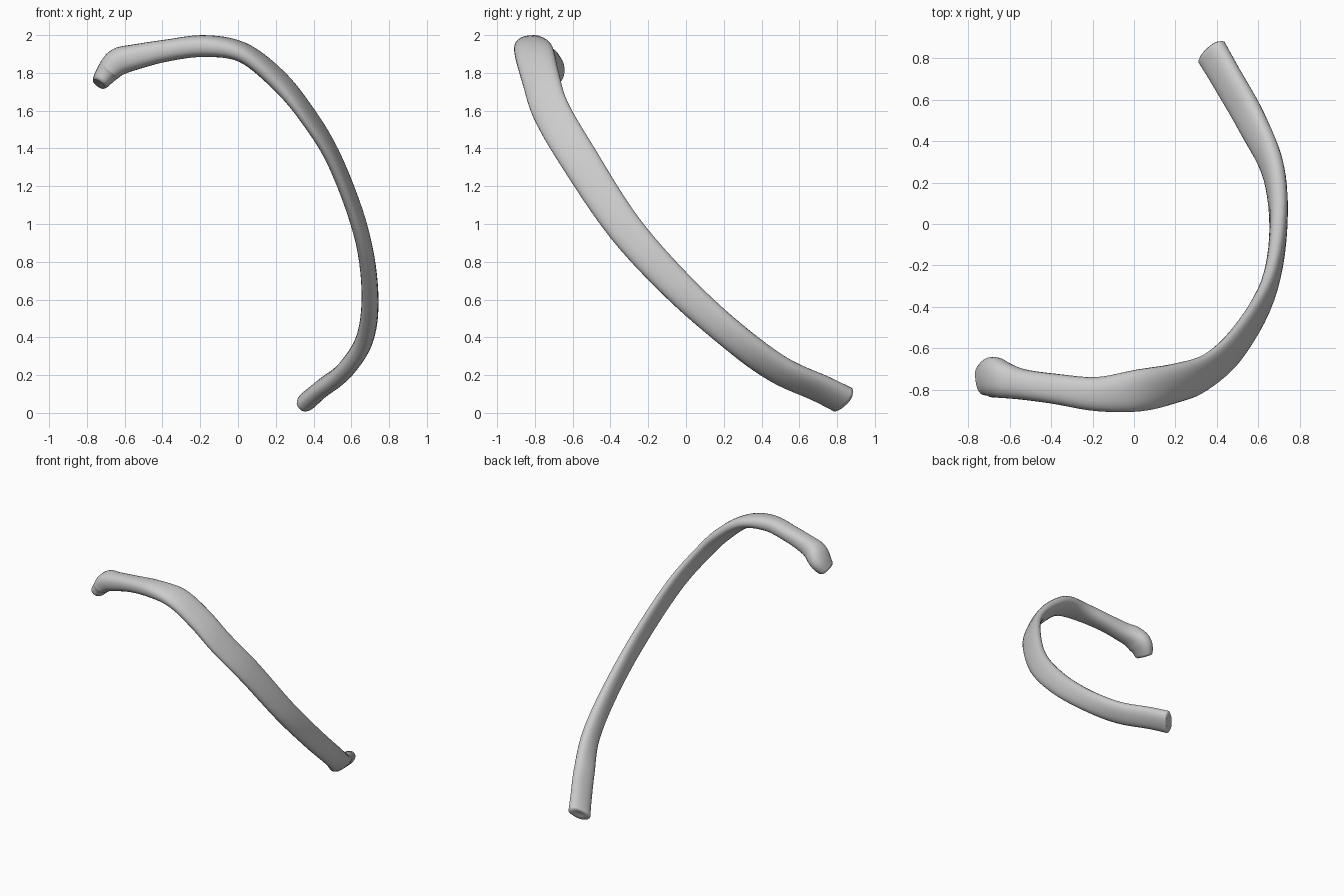
import bpy
import bmesh
import math
from mathutils import Vector

default_cube = bpy.data.objects.get("Cube")
if default_cube:
    bpy.data.objects.remove(default_cube, do_unlink=True)

# Stations along the bone: centre, broad direction, half breadth, half thickness
STATIONS = [
    ((-.73, -.755, 1.75), (.1, 1, .1), .075, .045),
    ((-.685, -.74, 1.81), (.1, 1, .1), .098, .062),
    ((-.63, -.755, 1.86), (.1, 1, .1), .088, .073),
    ((-.54, -.775, 1.885), (0, 1, 0), .074, .067),
    ((-.38, -.797, 1.918), (0, 1, 0), .073, .058),
    ((-.18, -.822, 1.942), (0, 1, .1), .083, .057),
    ((.02, -.805, 1.91), (0, 1, .2), .103, .049),
    ((.2, -.77, 1.775), (.1, .9, .3), .101, .044),
    ((.35, -.715, 1.6), (.1, .9, .4), .1, .035),
    ((.505, -.57, 1.35), (0, .86, .5), .1, .036),
    ((.645, -.325, .98), (0, .77, .64), .092, .038),
    ((.697, -.04, .665), (.05, .7, .7), .085, .043),
    ((.675, .25, .405), (.25, .65, .7), .08, .047),
    ((.57, .49, .23), (.5, .65, .55), .085, .047),
    ((.445, .71, .13), (.5, .65, .5), .086, .047),
    ((.375, .83, .07), (.5, .75, .45), .088, .05),
]
STEPS, SIDES = 6, 24


def spline(values, i, t):
    """Smooth blend through neighbouring stations."""
    last = len(values) - 1
    a, b, c, d = (values[min(max(i + k, 0), last)] for k in (-1, 0, 1, 2))
    return (b * 2 + (c - a) * t + (a * 2 - b * 5 + c * 4 - d) * t ** 2
            + (b * 3 - a - c * 3 + d) * t ** 3) * .5


def sample(values):
    out = [spline(values, i, s / STEPS)
           for i in range(len(values) - 1) for s in range(STEPS)]
    return out + [values[-1]]


def ring(bm, centre, broad, thin):
    """Slightly squared oval cross-section."""
    verts = []
    for k in range(SIDES):
        a = math.tau * k / SIDES
        u, v = (math.copysign(abs(f) ** .85, f) for f in (math.cos(a), math.sin(a)))
        verts.append(bm.verts.new(centre + broad * u + thin * v))
    return verts


def bridge(bm, first, second):
    for k in range(SIDES):
        n = (k + 1) % SIDES
        bm.faces.new((first[k], first[n], second[n], second[k]))


def cap(bm, edge, centre, broad, thin, outward):
    """Rounded rim with a shallow hollow."""
    rim = ring(bm, centre + outward * .012, broad * .8, thin * .8)
    hollow = ring(bm, centre + outward * .004, broad * .4, thin * .4)
    bridge(bm, edge, rim)
    bridge(bm, rim, hollow)
    bm.faces.new(hollow)


# Bone colour
material = bpy.data.materials.new("pale_grey_bone")
material.use_nodes = True
colour = (.6, .6, .6, 1)
material.diffuse_color = colour
material.node_tree.nodes["Principled BSDF"].inputs["Base Color"].default_value = colour

# Sweep the cross-section from the head to the front end
centres = sample([Vector(s[0]) for s in STATIONS])
broads = sample([Vector(s[1]).normalized() for s in STATIONS])
breadths = sample([s[2] for s in STATIONS])
depths = sample([s[3] for s in STATIONS])

bm = bmesh.new()
rings, frames = [], []
for i, centre in enumerate(centres):
    tangent = centres[min(i + 1, len(centres) - 1)] - centres[max(i - 1, 0)]
    tangent.normalize()
    broad = (broads[i] - tangent * broads[i].dot(tangent)).normalized()
    thin = tangent.cross(broad) * depths[i]
    frames.append((centre, broad * breadths[i], thin, tangent))
    rings.append(ring(bm, *frames[-1][:3]))
for first, second in zip(rings, rings[1:]):
    bridge(bm, first, second)

# Close the ends
cap(bm, rings[0], *frames[0][:3], -frames[0][3])
cap(bm, rings[-1], *frames[-1][:3], frames[-1][3])
bmesh.ops.recalc_face_normals(bm, faces=bm.faces[:])

mesh = bpy.data.meshes.new("rib_bone")
bm.to_mesh(mesh)
bm.free()
mesh.materials.append(material)
for face in mesh.polygons:
    face.use_smooth = True
bone = bpy.data.objects.new("rib_bone", mesh)
bpy.context.collection.objects.link(bone)
